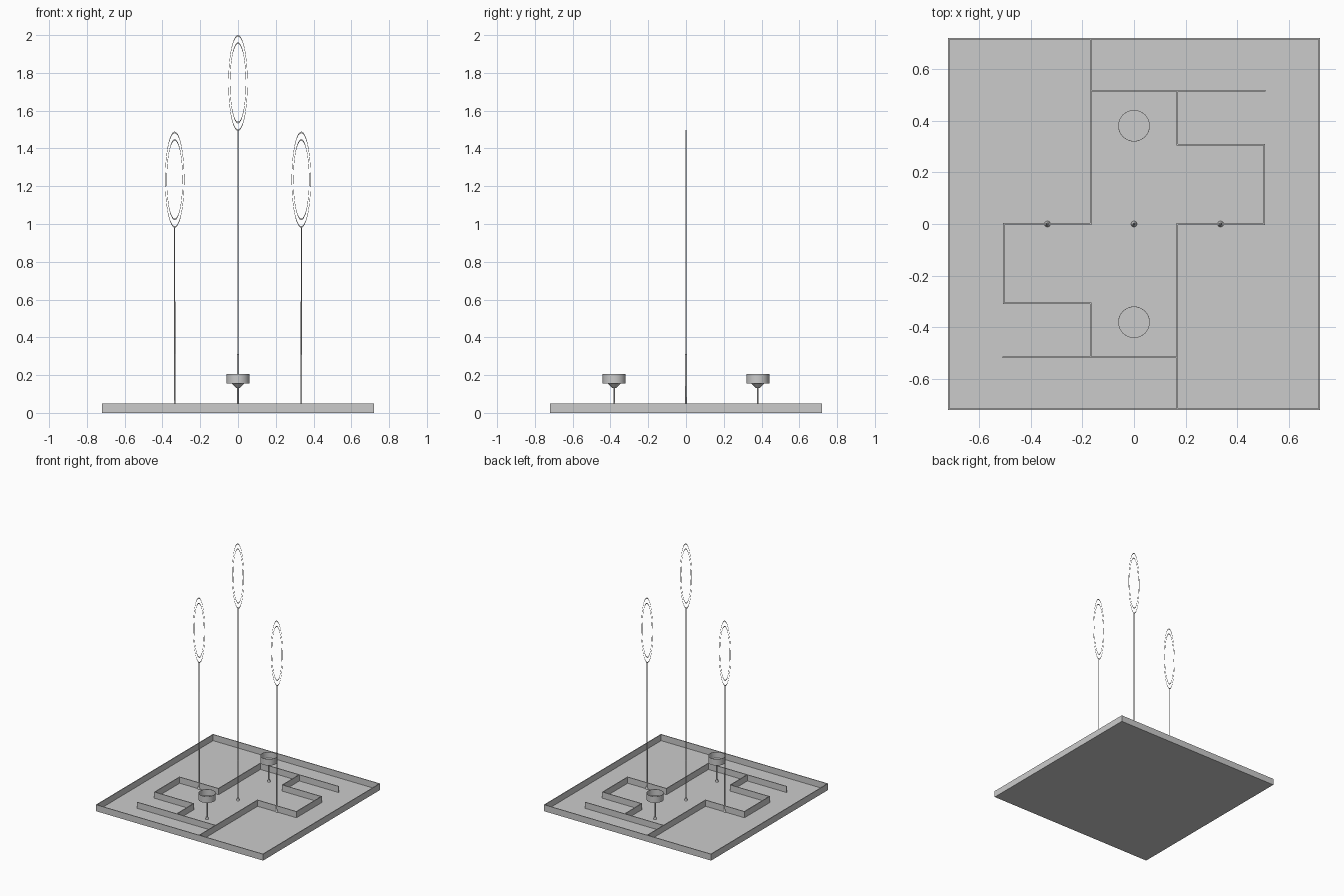
import bpy, bmesh
from math import cos, sin, pi

if "Cube" in bpy.data.objects:
    bpy.data.objects.remove(bpy.data.objects["Cube"])


def finish(name, bm, smooth=False):
    bmesh.ops.recalc_face_normals(bm, faces=bm.faces)
    me = bpy.data.meshes.new(name)
    bm.to_mesh(me)
    bm.free()
    ob = bpy.data.objects.new(name, me)
    bpy.context.collection.objects.link(ob)
    if smooth:
        bpy.ops.object.select_all(action='DESELECT')
        ob.select_set(True)
        bpy.context.view_layer.objects.active = ob
        bpy.ops.object.shade_smooth_by_angle()
    return ob


def box(name, x0, x1, y0, y1, z0, z1):
    bm = bmesh.new()
    bmesh.ops.create_cube(bm, size=1)
    for v in bm.verts:
        v.co.x = x0 + (v.co.x + .5) * (x1 - x0)
        v.co.y = y0 + (v.co.y + .5) * (y1 - y0)
        v.co.z = z0 + (v.co.z + .5) * (z1 - z0)
    return finish(name, bm)


def lathe(name, profile, x, y, n):
    # revolve (radius, height) points about a vertical axis
    bm = bmesh.new()
    rings = [[bm.verts.new((x + r * cos(2 * pi * i / n), y + r * sin(2 * pi * i / n), z))
              for i in range(n)] for r, z in profile]
    for a, b in zip(rings, rings[1:]):
        for i in range(n):
            j = (i + 1) % n
            bm.faces.new((a[i], a[j], b[j], b[i]))
    bm.faces.new(rings[0])
    bm.faces.new(rings[-1])
    return finish(name, bm, True)


def hoop(name, x, z, radius, r=0.0008, n=64, m=8):
    # thin wire ring, stretched five times in height
    bm = bmesh.new()
    rings = []
    for i in range(n):
        a = 2 * pi * i / n
        rings.append([bm.verts.new((x + (radius + r * cos(2 * pi * k / m)) * cos(a),
                                    r * sin(2 * pi * k / m),
                                    z + 5 * (radius + r * cos(2 * pi * k / m)) * sin(a)))
                      for k in range(m)])
    for i in range(n):
        a, b = rings[i], rings[(i + 1) % n]
        for k in range(m):
            l = (k + 1) % m
            bm.faces.new((a[k], a[l], b[l], b[k]))
    return finish(name, bm, True)


H, T, S = 0.05, 0.003, 0.72

# tray floor and outer rim
box("tray_floor", -S, S, -S, S, 0, 0.002)
for s in (-1, 1):
    a, b = sorted((s * S, s * (S - 2 * T)))
    box("rim_side", a, b, -S, S, 0, H)
    box("rim_end", -S, S, a, b, 0, H)

# maze walls: half the layout, repeated with a half turn
walls = [(-.168, .72, -.168, 0), (-.168, .515, .505, .515), (.167, .515, .167, .307),
         (.167, .307, .503, .307), (.503, .307, .503, 0), (.503, 0, .168, 0)]
for s in (1, -1):
    for x0, y0, x1, y1 in walls:
        xa, xb = sorted((s * x0, s * x1))
        ya, yb = sorted((s * y0, s * y1))
        box("maze_wall", xa - T, xb + T, max(ya - T, -S), min(yb + T, S), 0.002, H)

# hoop posts with flared feet, and double wire hoops
for x, zc in ((-.335, 1.235), (0, 1.747), (.335, 1.235)):
    bottom = zc - .25
    lathe("hoop_post", [(.012, .001), (.005, .025), (.005, .31), (.003, .311),
                        (.0025, bottom)], x, 0, 12)
    hoop("outer_hoop", x, zc, .05)
    hoop("inner_hoop", x, zc, .042)

# open cups on stems
for y in (-.38, .38):
    lathe("cup_stem", [(.012, .001), (.005, .025), (.005, .135)], 0, y, 12)
    lathe("cup", [(.01, .132), (.033, .155), (.061, .155), (.061, .205),
                  (.059, .205), (.059, .158)], 0, y, 48)
